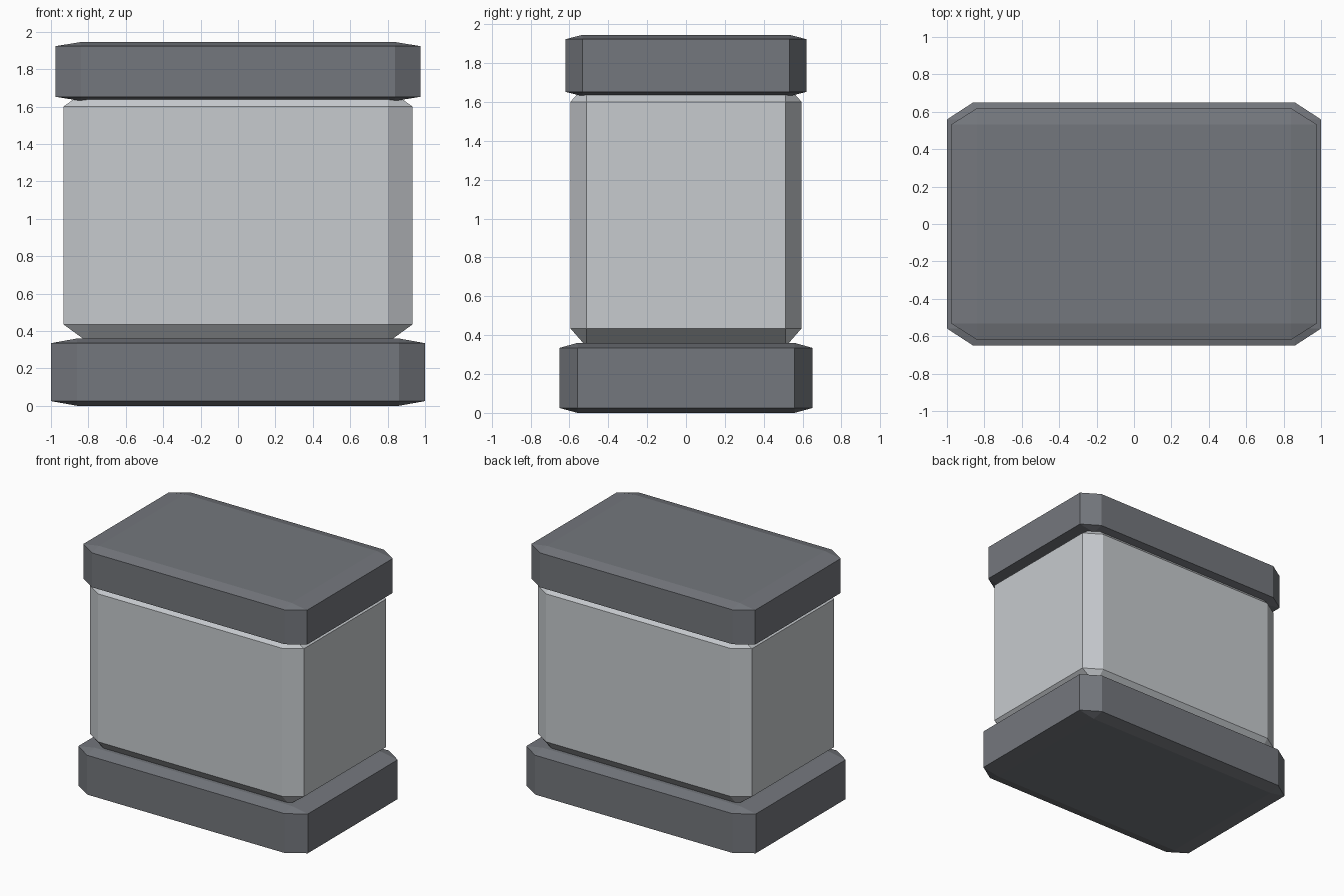
import bpy
import bmesh
from mathutils import Matrix

if "Cube" in bpy.data.objects:
    bpy.data.objects.remove(bpy.data.objects["Cube"], do_unlink=True)


def make_material(name, rgb):
    mat = bpy.data.materials.new(name)
    mat.use_nodes = True
    mat.diffuse_color = (*rgb, 1)
    mat.node_tree.nodes["Principled BSDF"].inputs["Base Color"].default_value = (*rgb, 1)
    return mat


def chamfered_block(name, width, depth, bottom, top, mat):
    """Chamfer a unit cube, then stretch it so the chamfers follow its proportions."""
    bm = bmesh.new()
    bmesh.ops.create_cube(bm, size=1)
    bmesh.ops.bevel(bm, geom=bm.edges[:], offset=0.07, segments=1,
                    affect='EDGES', profile=0.5)
    size = Matrix.Diagonal((width, depth, top - bottom, 1))
    lift = Matrix.Translation((0, 0, (bottom + top) / 2))
    bmesh.ops.transform(bm, matrix=lift @ size, verts=bm.verts[:])
    bmesh.ops.recalc_face_normals(bm, faces=bm.faces[:])
    mesh = bpy.data.meshes.new(name)
    bm.to_mesh(mesh)
    bm.free()
    mesh.materials.append(mat)
    obj = bpy.data.objects.new(name, mesh)
    bpy.context.collection.objects.link(obj)
    return obj


dark_grey = make_material("dark grey", (0.175, 0.185, 0.205))
light_grey = make_material("light grey", (0.57, 0.595, 0.62))

# Base slab, main body and lid
chamfered_block("base", 2.0, 1.3, 0.0, 0.36, dark_grey)
chamfered_block("body", 1.865, 1.19, 0.34, 1.695, light_grey)
chamfered_block("lid", 1.95, 1.24, 1.63, 1.945, dark_grey)
